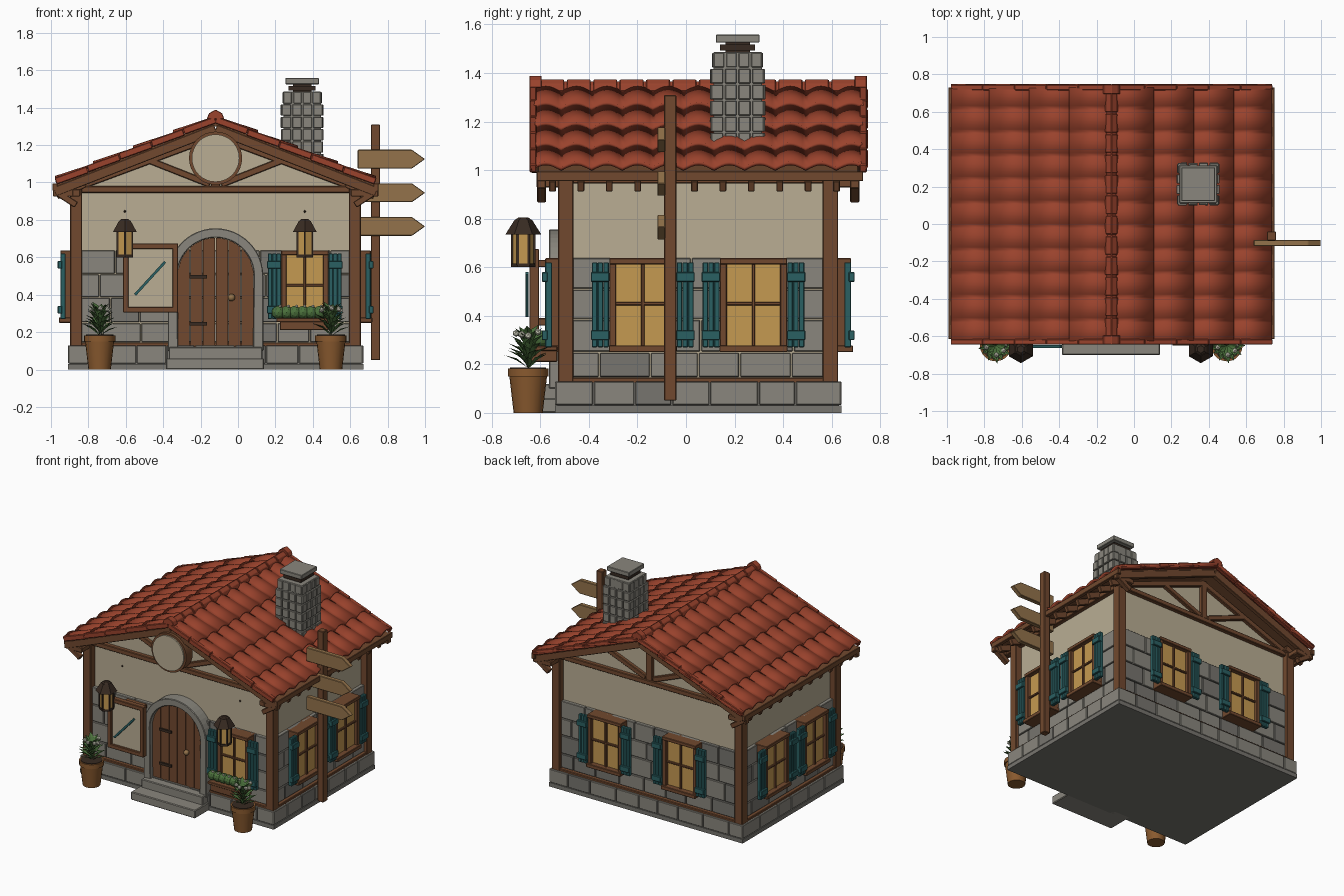
import bpy, bmesh, random
from math import sin, cos, pi, radians
from mathutils import Matrix, Vector

if "Cube" in bpy.data.objects:
    bpy.data.objects.remove(bpy.data.objects["Cube"])

random.seed(4)
I = Matrix()
CX, CY, HX, HY = -0.12, 0.05, 0.73, 0.53      # house centre and wall half sizes
SLOPE, EAVE = 0.39, 0.855                     # roof pitch and half width

def mat(name, r, g, b):
    m = bpy.data.materials.new(name)
    m.diffuse_color = [(c / 255) ** 2.2 for c in (r, g, b)] + [1]
    m.use_nodes = True
    m.node_tree.nodes["Principled BSDF"].inputs["Base Color"].default_value = m.diffuse_color
    return m

WOOD, DARK, RED = mat("wood", 112, 74, 50), mat("iron", 58, 46, 38), mat("roof_tile", 152, 68, 48)
STONE, STONE2, PLASTER = mat("stone", 136, 133, 124), mat("stone_dark", 118, 116, 110), mat("plaster", 184, 172, 146)
TEAL, GLASS, SIGN = mat("teal_paint", 46, 96, 98), mat("lit_glass", 196, 152, 82), mat("sign_wood", 146, 114, 76)
CLAY, GREEN, WHITE = mat("clay", 136, 90, 50), mat("leaf", 76, 112, 62), mat("petal", 215, 215, 195)

def box(bm, x, y, z, m=I):
    c = [(a + b) / 2 for a, b in (x, y, z)]
    s = [abs(b - a) for a, b in (x, y, z)]
    bmesh.ops.create_cube(bm, size=1, matrix=m @ Matrix.Translation(c) @ Matrix.Diagonal(s + [1]))

def aim(p, q):
    p, q = Vector(p), Vector(q)
    return Matrix.Translation((p + q) / 2) @ (q - p).to_track_quat('Z', 'Y').to_matrix().to_4x4(), (q - p).length

def bar(bm, p, q, w, h):
    m, n = aim(p, q)
    bmesh.ops.create_cube(bm, size=1, matrix=m @ Matrix.Diagonal((w, h, n, 1)))

def tube(bm, p, q, r1, r2, n=16):
    m, d = aim(p, q)
    bmesh.ops.create_cone(bm, cap_ends=True, segments=n, radius1=r1, radius2=r2, depth=d, matrix=m)

def ball(bm, c, r, sub=1):
    bmesh.ops.create_icosphere(bm, subdivisions=sub, radius=r, matrix=Matrix.Translation(c))

def prism(bm, pts, y0, y1):
    f = bm.faces.new([bm.verts.new((x, y0, z)) for x, z in pts])
    new = bmesh.ops.extrude_face_region(bm, geom=[f])["geom"]
    bmesh.ops.translate(bm, verts=[v for v in new if isinstance(v, bmesh.types.BMVert)], vec=(0, y1 - y0, 0))

def put(bm, name, material, bevel=0, smooth=False, solid=0):
    bmesh.ops.recalc_face_normals(bm, faces=bm.faces[:])
    me = bpy.data.meshes.new(name)
    bm.to_mesh(me)
    bm.free()
    me.materials.append(material)
    ob = bpy.data.objects.new(name, me)
    bpy.context.collection.objects.link(ob)
    if solid:
        mod = ob.modifiers.new("thickness", 'SOLIDIFY')
        mod.thickness, mod.offset = solid, 0
    if bevel:
        mod = ob.modifiers.new("bevel", 'BEVEL')
        mod.width, mod.segments = bevel, 1
    if smooth:
        bpy.ops.object.select_all(action='DESELECT')
        ob.select_set(True)
        bpy.context.view_layer.objects.active = ob
        bpy.ops.object.shade_smooth_by_angle(angle=radians(40))

N = bmesh.new
# wall frames: local x runs along the wall, -y points outwards
def face(px, py, deg):
    return Matrix.Translation((px, py, 0)) @ Matrix.Rotation(radians(deg), 4, 'Z')
WALLS = {"front": (face(CX, CY - HY, 0), HX), "right": (face(CX + HX, CY, 90), HY),
         "back": (face(CX, CY + HY, 180), HX), "left": (face(CX - HX, CY, -90), HY)}

# plaster body
bm = N()
prism(bm, [(CX - HX, .1), (CX + HX, .1), (CX + HX, .99), (CX, 1.27), (CX - HX, .99)], CY - HY, CY + HY)
put(bm, "plaster_walls", PLASTER)

# plinth and stone wainscot
bm = N()
box(bm, (-.91, .67), (-.54, .64), (0, .03))
box(bm, (-.9, .66), (-.53, .63), (.02, .125))
put(bm, "plinth_core", STONE2)
light, dark = N(), N()
for m, h in WALLS.values():
    rows = [(.03, .132, .06, h + .06)] + [(a, b, .025, h) for a, b in ((.145, .25), (.25, .385), (.385, .51), (.51, .64))]
    for r, (z0, z1, out, half) in enumerate(rows):
        x = -half
        while x < half - .01:
            w = random.uniform(.15, .22) * (.6 if r and x == -half and r % 2 else 1)
            e = half if half - x - w < .08 else x + w
            box(random.choice((light, light, dark)), (x + .003, e - .003), (-out, .01), (z0 + .003, z1 - .003), m)
            x = e
put(light, "stone_blocks_light", STONE, .003)
put(dark, "stone_blocks_dark", STONE2, .003)

# timber frame: posts, sills, plates, brackets, gable struts
bm = N()
for sx in (-1, 1):
    for sy in (-1, 1):
        x, y = CX + sx * .745, CY + sy * .545
        box(bm, (x - .032, x + .032), (y - .032, y + .032), (.12, .97))
        bar(bm, (x, y, .945), (x, y + sy * .12, .945), .045, .035)
        yb = CY + sy * .645
        bar(bm, (x - sx * .02, yb, .945), (x + sx * .125, yb, .945), .038, .04)
        bar(bm, (x, yb, .88), (x + sx * .1, yb, .945), .038, .035)
for m, h in WALLS.values():
    box(bm, (-h - .03, h + .03), (-.045, .01), (.115, .145), m)
    box(bm, (-h - .03, h + .03), (-.03, .01), (.945, .98), m)
for y in (CY - HY - .01, CY + HY + .01):
    box(bm, (CX - .025, CX + .025), (y - .015, y + .015), (.97, 1.27))
    for s in (-1, 1):
        bar(bm, (CX, y, 1.25), (CX + s * .74, y, .975), .03, .04)
        bar(bm, (CX + s * .03, y, .99), (CX + s * .36, y, 1.12), .03, .035)
put(bm, "timber_frame", WOOD, .004)

# roof deck, bargeboards, fascia and rafter tails
bm = N()
e, d = EAVE, EAVE * SLOPE
prism(bm, [(CX, 1.325), (CX + e, 1.325 - d), (CX + e, 1.3 - d), (CX, 1.3), (CX - e, 1.3 - d), (CX - e, 1.325 - d)], -.61, .71)
for s in (-1, 1):
    for y in (-.6, .7):
        bar(bm, (CX, y, 1.285), (CX + s * .86, y, 1.285 - .86 * SLOPE), .03, .05)
    box(bm, (CX + s * .845, CX + s * .872), (-.615, .73), (.955, .995))
    for i in range(11):
        y = -.55 + i * .117
        bar(bm, (CX + s * .7, y, .995), (CX + s * .85, y, .932), .028, .045)
put(bm, "roof_timbers", WOOD, .003)

# wavy tile courses
bm = N()
cols, sub, y0, y1, courses = 11, 8, -.64, .745, 4
for s in (-1, 1):
    for k in range(courses):
        da, db = EAVE * k / courses, min(EAVE, EAVE * (k + 1) / courses + .012)
        rows = []
        for dd, lift in ((da, 0), (db, .014)):
            rows.append([bm.verts.new((CX + s * dd, y0 + (y1 - y0) * j / (cols * sub),
                         1.325 - SLOPE * dd + lift + .022 * abs(sin(pi * j / sub)))) for j in range(cols * sub + 1)])
        for j in range(cols * sub):
            bm.faces.new((rows[0][j], rows[0][j + 1], rows[1][j + 1], rows[1][j]))
put(bm, "roof_tiles", RED, smooth=True, solid=.016)

# verge tiles and angular ridge caps
bm = N()
for s in (-1, 1):
    for y in (-.63, .73):
        for k in range(5):
            a, b = EAVE * k / 5, EAVE * (k + 1) / 5
            bar(bm, (CX + s * a, y, 1.335 - SLOPE * a), (CX + s * b, y, 1.34 - SLOPE * b), .03, .036)
put(bm, "verge_tiles", RED, .004)
bm = N()
def cap(w, top, a, b):
    prism(bm, [(CX - w, top - .05), (CX - w * .75, top - .02), (CX, top), (CX + w * .75, top - .02), (CX + w, top - .05)], a, b)
for k in range(12):
    a = -.6 + k * .109
    cap(.036, 1.374, a, a + .098)
    cap(.032, 1.366, a + .09, a + .112)
for y in (-.645, .695):
    cap(.047, 1.39, y, y + .05)
put(bm, "ridge_caps", RED, .003)

# chimney
bm = N()
x, y = .343, .213
box(bm, (x - .1, x + .1), (y - .1, y + .1), (1.05, 1.487))
box(bm, (x - .09, x + .09), (y - .09, y + .09), (1.525, 1.558))
for r in range(6):
    z, h = 1.09 + r * .066, .112 if r < 5 else .103
    for i in range(4):
        w = h / 2
        u = -h + i * w
        for deg in range(0, 360, 90):
            box(bm, (u + .004, u + w - .004), (-h - random.uniform(-.003, .003), -.08), (z + .003, z + .063), face(x, y, deg))
put(bm, "chimney", STONE, .003)
bm = N()
box(bm, (x - .072, x + .072), (y - .072, y + .072), (1.493, 1.517))
box(bm, (x - .05, x + .05), (y - .05, y + .05), (1.48, 1.53))
put(bm, "chimney_collar", DARK)

# windows with shutters
glass, frame, shut = N(), N(), N()
def window(m, cx, hw):
    box(glass, (cx - hw, cx + hw), (-.068, 0), (.27, .62), m)
    for s in (-1, 1):
        box(frame, (cx + s * (hw - .02), cx + s * (hw + .008)), (-.092, 0), (.265, .625), m)
        a = cx + s * (hw + .01)
        for k in range(3):
            box(shut, (a + s * .0235 * k, a + s * (.0235 * k + .0225)), (-.1, -.072), (.27, .62), m)
        for z in (.32, .56):
            box(shut, (a - s * .002, a + s * .074), (-.114, -.09), (z - .02, z + .02), m)
    for z0, z1, w, o in ((.25, .278, .01, .108), (.612, .637, .008, .1)):
        box(frame, (cx - hw - w, cx + hw + w), (-o, 0), (z0, z1), m)
    box(frame, (cx - .007, cx + .007), (-.082, 0), (.27, .62), m)
    box(frame, (cx - hw, cx + hw), (-.08, 0), (.443, .457), m)
window(WALLS["front"][0], .357 - CX, .118)
for n, off, mid in (("right", .228, 0), ("left", .228, 0), ("back", .305, -.01)):
    for s in (-1, 1):
        window(WALLS[n][0], mid + s * off, .13)
put(glass, "window_glass", GLASS)
put(frame, "window_frames", WOOD, .003)
put(shut, "shutters", TEAL, .003)

# door, stone arch and steps
def arch(r, n=24):
    return [(CX + r * cos(pi * i / n), .5 + r * sin(pi * i / n)) for i in range(n + 1)]
bm = N()
prism(bm, [(CX + .255, .1)] + arch(.255) + [(CX - .255, .1), (CX - .2, .1)] + arch(.205)[::-1] + [(CX + .2, .1)], -.565, -.47)
put(bm, "door_arch", STONE, .004)
bm = N()
for k in range(6):
    a, b = -.204 + .068 * k + .002, -.204 + .068 * (k + 1) - .002
    tops = [b + (a - b) * i / 4 for i in range(5)]
    prism(bm, [(CX + a, .115), (CX + b, .115)] + [(CX + t, .5 + max(0, .204 ** 2 - t * t) ** .5) for t in tops], -.535, -.47)
put(bm, "door_planks", WOOD)
bm = N()
for z in (.245, .495):
    box(bm, (-.26, -.165), (-.547, -.53), (z - .009, z + .009))
put(bm, "door_hinges", DARK)
bm = N()
ball(bm, (-.035, -.552, .385), .02, 2)
put(bm, "door_knob", SIGN, smooth=True)
bm = N()
box(bm, (-.385, .14), (-.7, -.5), (0, .06))
box(bm, (-.37, .13), (-.6, -.5), (.05, .12))
put(bm, "steps", STONE, .005)

# round gable sign, left blank
for name, ya, yb, r, m in (("gable_disc_rim", -.56, -.635, .142, WOOD), ("gable_disc_panel", -.6, -.645, .127, PLASTER)):
    bm = N()
    tube(bm, (CX, ya, 1.13), (CX, yb, 1.13), r, r, 32)
    put(bm, name, m, smooth=True)

# notice board with pointer
bm = N()
for xr, zr in (((-.615, -.585), (.305, .675)), ((-.35, -.32), (.305, .675)), ((-.615, -.32), (.305, .335)), ((-.615, -.32), (.645, .675))):
    box(bm, xr, (-.645, -.605), zr)
for z in (.36, .6):
    box(bm, (-.55, -.39), (-.615, -.49), (z, z + .03))
put(bm, "notice_frame", WOOD, .003)
bm = N()
box(bm, (-.59, -.345), (-.63, -.61), (.33, .65))
put(bm, "notice_panel", PLASTER)
bm = N()
bar(bm, (-.55, -.655, .4), (-.39, -.655, .575), .014, .014)
put(bm, "notice_pointer", TEAL)

# lanterns
iron, lit = N(), N()
for x in (-.605, .357):
    y = -.67
    tube(lit, (x, y, .61), (x, y, .745), .045, .045, 6)
    tube(iron, (x, y, .6), (x, y, .615), .05, .05, 6)
    tube(iron, (x, y, .735), (x, y, .795), .074, .036, 6)
    tube(iron, (x, y, .795), (x, y, .805), .034, .02, 6)
    for k in range(6):
        dx, dy = .046 * sin(k * pi / 3), .046 * cos(k * pi / 3)
        box(iron, (x + dx - .005, x + dx + .005), (y + dy - .005, y + dy + .005), (.61, .745))
    ball(iron, (x, -.485, .845), .007)
put(iron, "lantern_iron", DARK)
put(lit, "lantern_glass", GLASS)

# potted plants and flower box
clay, leaves, petals, soil = N(), N(), N(), N()
def leaf(o, az, length, rise):
    d, side = Vector((cos(az), sin(az), 0)), Vector((-sin(az), cos(az), 0)) * .018
    o = Vector(o)
    mid = o + d * length * .5 + Vector((0, 0, rise * .75))
    tip = o + d * length + Vector((0, 0, rise))
    v = [leaves.verts.new(p) for p in (o, mid + side, tip, mid - side, mid - Vector((0, 0, .008)))]
    for a, b in ((0, 1), (1, 2), (2, 3), (3, 0)):
        leaves.faces.new((v[a], v[b], v[4]))
for x in (-.74, .497):
    y = -.65
    tube(clay, (x, y, 0), (x, y, .155), .06, .078, 20)
    tube(clay, (x, y, .15), (x, y, .182), .084, .084, 20)
    tube(soil, (x, y, .17), (x, y, .186), .074, .074, 20)
    for k in range(36):
        leaf((x, y, .18 + .0028 * k), k * 2.4, .1 - .0012 * k, .05 + .001 * k)
    for k in range(7):
        a = k * 2.4
        ball(petals, (x + .05 * cos(a), y + .05 * sin(a), .318 + .005 * (k % 4)), .015)
for k in range(7):
    x = .215 + k * .044
    ball(leaves, (x, -.6, .305), .036, 2)
    ball(petals, (x + .01, -.615, .338), .009)
put(clay, "plant_pots", CLAY, smooth=True)
put(soil, "pot_soil", DARK)
put(leaves, "foliage", GREEN)
put(petals, "flowers", WHITE)
bm = N()
box(bm, (.225, .485), (-.645, -.53), (.21, .265))
box(bm, (.205, .505), (-.65, -.53), (.255, .275))
put(bm, "flower_box", WOOD, .003)

# signpost with arrow boards
bm = N()
box(bm, (.71, .76), (-.09, -.04), (.05, 1.31))
put(bm, "sign_post", WOOD, .004)
bm = N()
for z in (1.125, .945, .765):
    prism(bm, [(.64, z - .05), (.93, z - .05), (1, z), (.93, z + .05), (.64, z + .05)], -.118, -.085)
put(bm, "sign_arrows", SIGN, .003)
